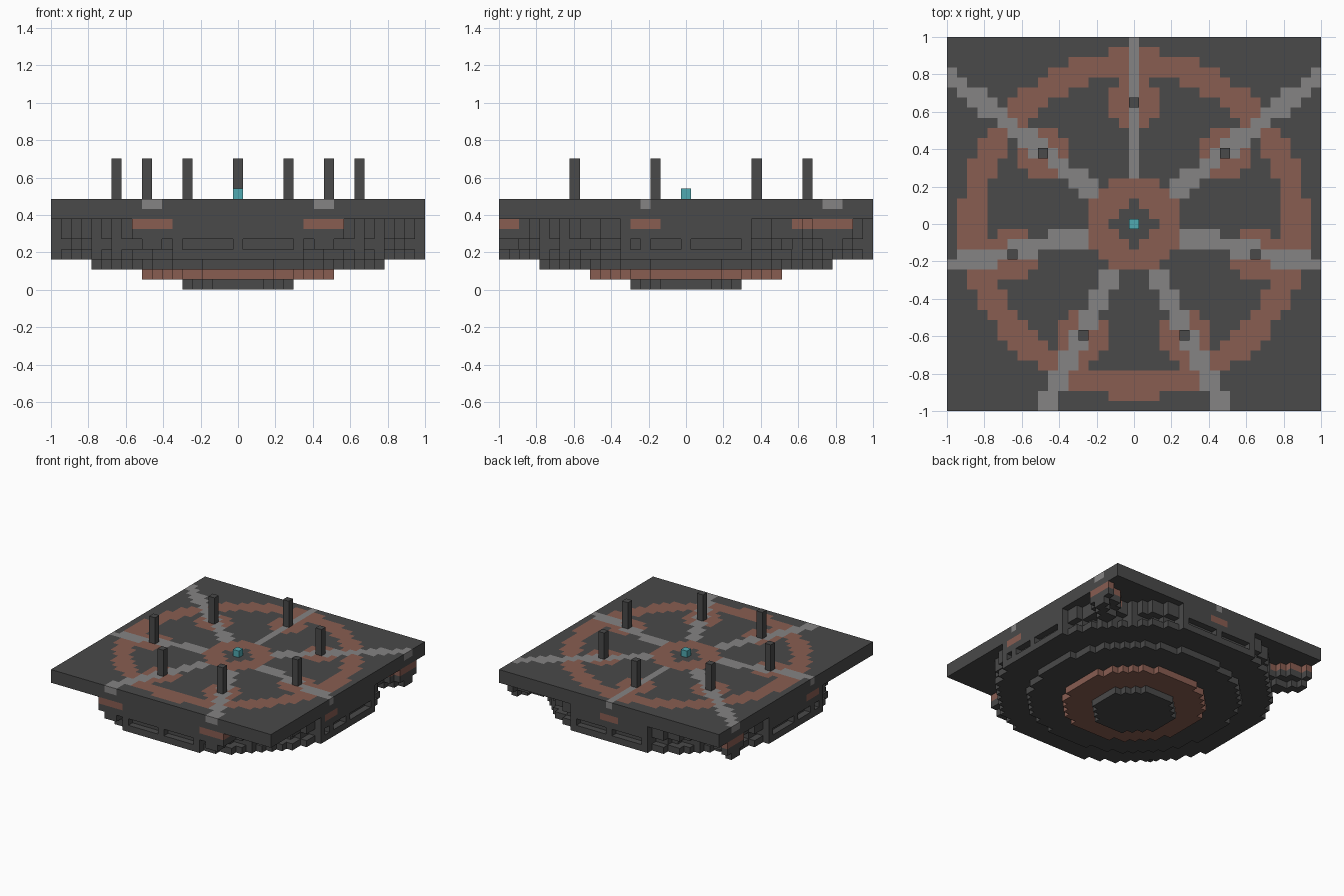
import bpy, bmesh, math
from mathutils import Vector

old = bpy.data.objects.get("Cube")
if old:
    bpy.data.objects.remove(old, do_unlink=True)

HALF = 18                      # the deck is 37 blocks wide
U = 2 / (2 * HALF + 1)         # block size
SPOKES = [math.radians(90 + k * 360 / 7) for k in range(7)]
POST_RADIUS = 12


def make_material(name, rgb):
    mat = bpy.data.materials.new(name)
    mat.use_nodes = True
    colour = (*rgb, 1)
    mat.diffuse_color = colour
    mat.node_tree.nodes["Principled BSDF"].inputs["Base Color"].default_value = colour
    return mat


MATS = [make_material("dark_stone", (0.067, 0.067, 0.067)),
        make_material("rust_brown", (0.25, 0.11, 0.083)),
        make_material("road_grey", (0.235, 0.23, 0.23)),
        make_material("glowing_teal", (0.08, 0.40, 0.44))]
DARK, RUST, GREY, TEAL = range(4)

posts = [(round(POST_RADIUS * math.cos(a)), round(POST_RADIUS * math.sin(a))) for a in SPOKES]
grid = [(i, j) for i in range(-HALF, HALF + 1) for j in range(-HALF, HALF + 1)]


def near_spoke(i, j, width, start):
    """True when a block lies on one of the seven radial spokes."""
    for a in SPOKES:
        c, s = math.cos(a), math.sin(a)
        if i * c + j * s > start and abs(j * c - i * s) < width:
            return True
    return False


def deck_colour(i, j):
    r = math.hypot(i, j)
    if near_spoke(i, j, 0.86, 4.5):
        return GREY
    if 2 < r <= 4.5 or 14.7 <= r <= 17.2:
        return RUST
    if any(math.hypot(i - p, j - q) <= 2.5 for p, q in posts):
        return RUST
    return DARK


def disc(radius, layer, colour=DARK):
    return {(i, j, layer): colour for i, j in grid if math.hypot(i, j) <= radius}


# Deck: plain lower layer, painted upper layer
deck = {(i, j, 7): DARK for i, j in grid}
deck.update({(i, j, 8): deck_colour(i, j) for i, j in grid})

# Brackets: blocks under the spokes that narrow downwards
brackets = {}
for layer, width, colour in ((6, 1.8, RUST), (5, 1.8, DARK), (4, 0.86, DARK)):
    brackets.update({(i, j, layer): colour for i, j in grid
                     if near_spoke(i, j, width, 15)})

# Drum wall with a shallow slotted band
drum = {**disc(19, 3), **disc(19, 5), **disc(19, 6)}
for i, j in grid:
    r = math.hypot(i, j)
    divider = min(abs(i), abs(j)) % 6 == 0
    if r <= 18 or (r <= 19 and divider):
        drum[(i, j, 4)] = DARK
drum = {c: m for c, m in drum.items() if c not in brackets}

parts = {"deck": deck, "spoke_brackets": brackets, "drum": drum,
         "upper_keel": disc(14.5, 2), "middle_keel": disc(9.5, 1, RUST),
         "lower_keel": disc(5.5, 0)}
filled = set().union(*parts.values())
SIDES = [Vector(d) for d in ((1, 0, 0), (-1, 0, 0), (0, 1, 0),
                             (0, -1, 0), (0, 0, 1), (0, 0, -1))]


def finish(name, bm):
    mesh = bpy.data.meshes.new(name)
    bm.to_mesh(mesh)
    bm.free()
    for mat in MATS:
        mesh.materials.append(mat)
    obj = bpy.data.objects.new(name, mesh)
    bpy.context.collection.objects.link(obj)
    return obj


def build_blocks(name, cells):
    """Make the outer faces of a set of blocks."""
    bm = bmesh.new()
    for cell, colour in cells.items():
        centre = Vector(cell) + Vector((0, 0, 0.5))
        for n in SIDES:
            if tuple(int(v) for v in Vector(cell) + n) in filled:
                continue
            a = Vector((n.y, n.z, n.x)) / 2
            b = n.cross(a)
            mid = centre + n / 2
            corners = [mid + a + b, mid - a + b, mid - a - b, mid + a - b]
            face = bm.faces.new([bm.verts.new(p * U) for p in corners])
            face.material_index = colour
    bmesh.ops.remove_doubles(bm, verts=bm.verts, dist=U / 100)
    return finish(name, bm)


def build_box(name, i, j, low, high, colour):
    bm = bmesh.new()
    bmesh.ops.create_cube(bm, size=U)
    bmesh.ops.scale(bm, vec=(1, 1, high - low), verts=bm.verts)
    for face in bm.faces:
        face.material_index = colour
    obj = finish(name, bm)
    obj.location = (i * U, j * U, (low + high) / 2 * U)


for part_name, part_cells in parts.items():
    build_blocks(part_name, part_cells)

# Posts around the deck and the core at its centre
for number, (i, j) in enumerate(posts, 1):
    build_box(f"post_{number}", i, j, 9, 13, DARK)
build_box("centre_core", 0, 0, 9, 10, TEAL)
